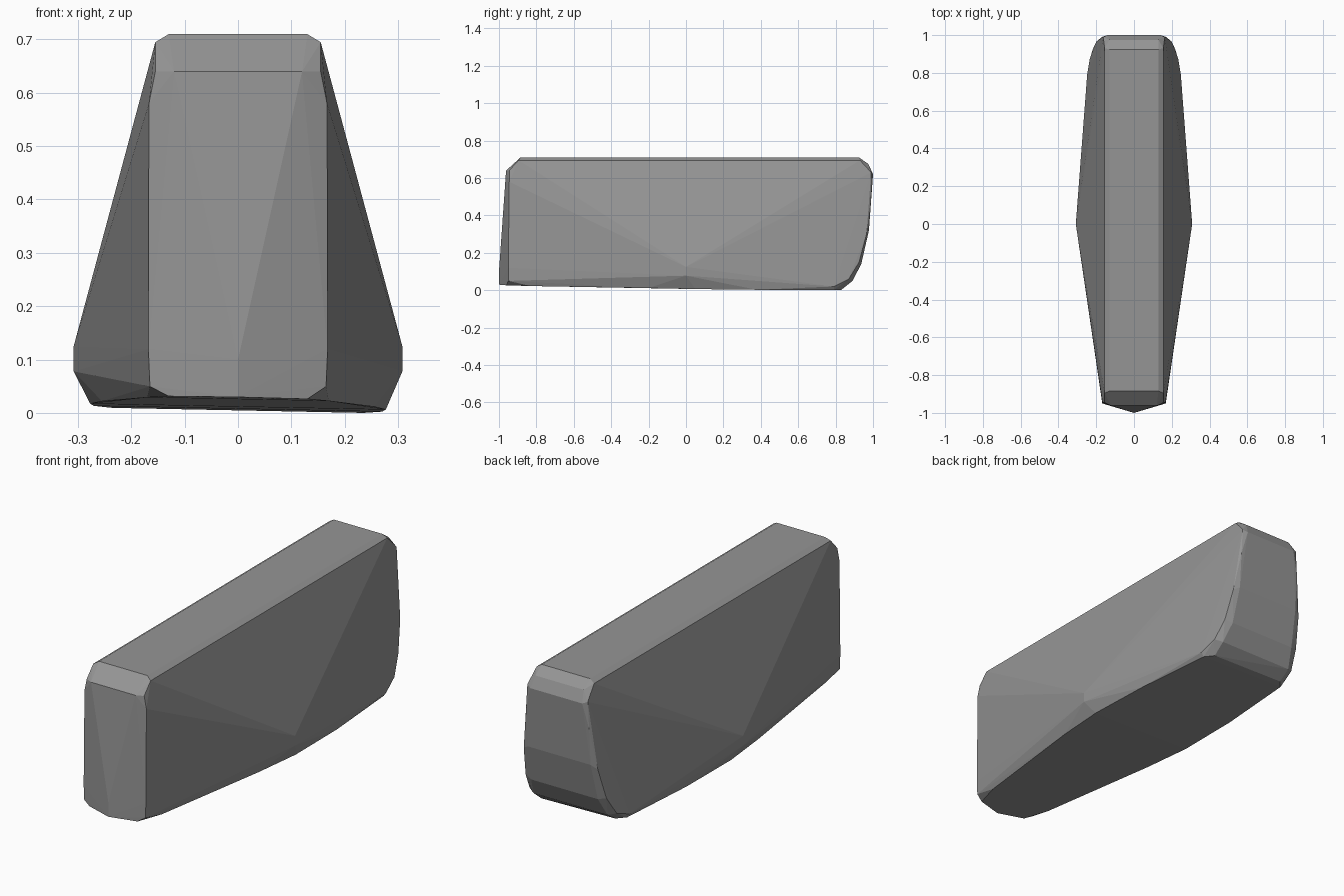
import bpy, bmesh

cube = bpy.data.objects.get("Cube")
if cube:
    bpy.data.objects.remove(cube)

grey = bpy.data.materials.new("mid grey")
grey.use_nodes = True
colour = (0.3, 0.3, 0.3, 1)
grey.diffuse_color = colour
grey.node_tree.nodes["Principled BSDF"].inputs["Base Color"].default_value = colour

# Half-width corner points, mirrored across x
top_edge = [(.13, -.885, .71), (.13, .925, .71), (.155, -.895, .695), (.155, .93, .695)]
front_end = [(0, -1, .03), (0, -1, .1), (.12, -.962, .64), (.155, -.945, .64),
             (.167, -.945, .58), (.168, -.95, .12), (.165, -.95, .05)]
side_bulge = [(.308, 0, .078), (.308, 0, .125)]
rear_end = [(.14, 1, .62), (.163, .99, .63), (.13, .975, .675), (.17, .99, .5),
            (.17, .978, .32), (.2, .965, .3), (.18, .937, .14), (.218, .925, .15),
            (.2, .89, .05), (.235, .87, .06), (.248, .79, .025)]
sole = [(.13, -.96, .029), (.17, -.83, .026), (.255, -.2, .017), (.277, .05, .012),
        (.27, .38, .008), (.235, .79, .005), (.2, .83, .006)]


def level(x, z):
    # The sole dips slightly to one side
    return z - .02 * x if z < .03 else z


bm = bmesh.new()
for x, y, z in top_edge + front_end + side_bulge + rear_end + sole:
    for side in ((1, -1) if x else (1,)):
        bm.verts.new((side * x, y, level(side * x, z)))
hull = bmesh.ops.convex_hull(bm, input=bm.verts)
bmesh.ops.delete(bm, geom=[v for v in bm.verts if not v.link_faces], context='VERTS')
bmesh.ops.recalc_face_normals(bm, faces=bm.faces)

# Rest the hull on the ground
low = min(v.co.z for v in bm.verts)
for v in bm.verts:
    v.co.z -= low

mesh = bpy.data.meshes.new("wedge_block")
bm.to_mesh(mesh)
bm.free()
mesh.materials.append(grey)
block = bpy.data.objects.new("wedge_block", mesh)
bpy.context.collection.objects.link(block)
